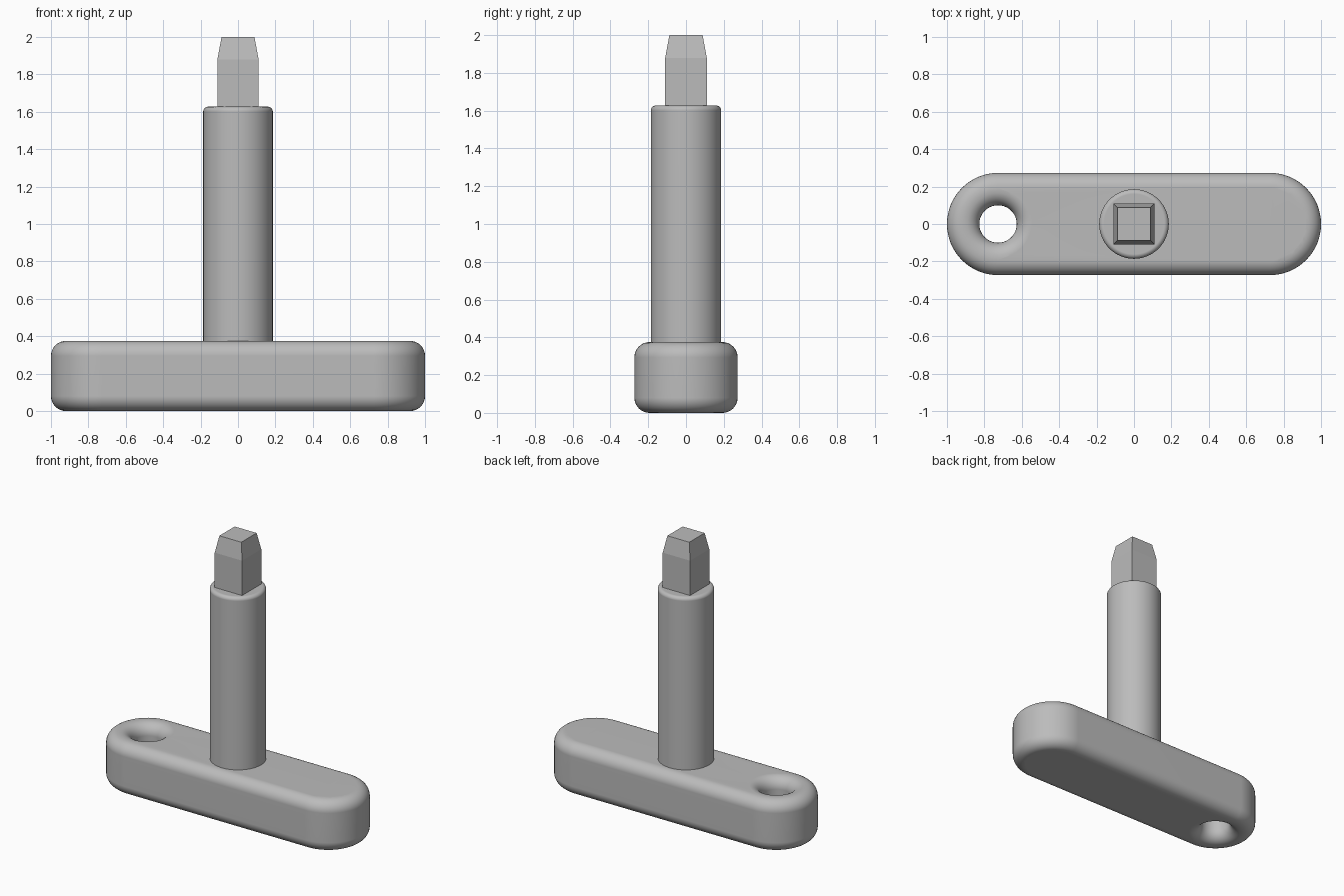
import bpy
import bmesh
from math import sin, cos, pi, radians

cube = bpy.data.objects.get("Cube")
if cube:
    bpy.data.objects.remove(cube, do_unlink=True)

metal = bpy.data.materials.new("plain grey")
metal.use_nodes = True
GREY = (0.5, 0.5, 0.5, 1)
metal.diffuse_color = GREY
metal.node_tree.nodes["Principled BSDF"].inputs["Base Color"].default_value = GREY

HEIGHT = 0.375
HALF_WIDTH = 0.273
CAP_X = 1 - HALF_WIDTH
FILLET = 0.08
STEPS = 8


def circle(radius, x=0, count=64):
    return [(x + radius * cos(2 * pi * i / count), radius * sin(2 * pi * i / count))
            for i in range(count)]


def stadium(radius, count=32):
    ends = []
    for x, start in ((CAP_X, -pi / 2), (-CAP_X, pi / 2)):
        for i in range(count + 1):
            a = start + pi * i / count
            ends.append((x + radius * cos(a), radius * sin(a)))
    return ends


def square(half):
    return [(-half, -half), (half, -half), (half, half), (-half, half)]


def loft(bm, sections):
    """Join stacked (outline, z) sections into a tube and return its rings."""
    rings = [[bm.verts.new((x, y, z)) for x, y in outline] for outline, z in sections]
    for low, high in zip(rings, rings[1:]):
        n = len(low)
        for i in range(n):
            j = (i + 1) % n
            bm.faces.new((low[i], low[j], high[j], high[i]))
    return rings


def finish(bm, name, smooth=True):
    bmesh.ops.recalc_face_normals(bm, faces=bm.faces[:])
    mesh = bpy.data.meshes.new(name)
    bm.to_mesh(mesh)
    bm.free()
    mesh.materials.append(metal)
    obj = bpy.data.objects.new(name, mesh)
    bpy.context.collection.objects.link(obj)
    if smooth:
        bpy.ops.object.select_all(action="DESELECT")
        obj.select_set(True)
        bpy.context.view_layer.objects.active = obj
        bpy.ops.object.shade_smooth_by_angle(angle=radians(30))
        weighted = obj.modifiers.new("Clean normals", "WEIGHTED_NORMAL")
        weighted.keep_sharp = True
    return obj


# Rounded edge as (inset, z) pairs, bottom to top
arc = [pi / 2 * i / STEPS for i in range(STEPS + 1)]
edge = [(FILLET * (1 - sin(a)), FILLET * (1 - cos(a))) for a in arc]
edge += [(inset, HEIGHT - z) for inset, z in reversed(edge)]

# Crossbar handle with a flared keyring hole
bm = bmesh.new()
outer = loft(bm, [(stadium(HALF_WIDTH - inset), z) for inset, z in edge])
hole = loft(bm, [(circle(0.1 + inset, -CAP_X), z) for inset, z in edge])
for end in (0, -1):
    rims = [bm.edges.get((ring[i - 1], ring[i]))
            for ring in (outer[end], hole[end]) for i in range(len(ring))]
    bmesh.ops.triangle_fill(bm, edges=rims, use_beauty=True)
finish(bm, "crossbar_handle")

# Round shank with a softened top rim
RADIUS, TOP, RIM = 0.186, 1.627, 0.025
bm = bmesh.new()
sections = [(circle(RADIUS), HEIGHT - 0.01)]
sections += [(circle(RADIUS - RIM * (1 - cos(a))), TOP - RIM * (1 - sin(a))) for a in arc]
rings = loft(bm, sections)
bm.faces.new(rings[0])
bm.faces.new(rings[-1])
finish(bm, "shank")

# Square key tip with tapered end
bm = bmesh.new()
rings = loft(bm, [(square(0.11), TOP - 0.01), (square(0.11), 1.88), (square(0.088), 2)])
bm.faces.new(rings[0])
bm.faces.new(rings[-1])
finish(bm, "square_tip", smooth=False)
